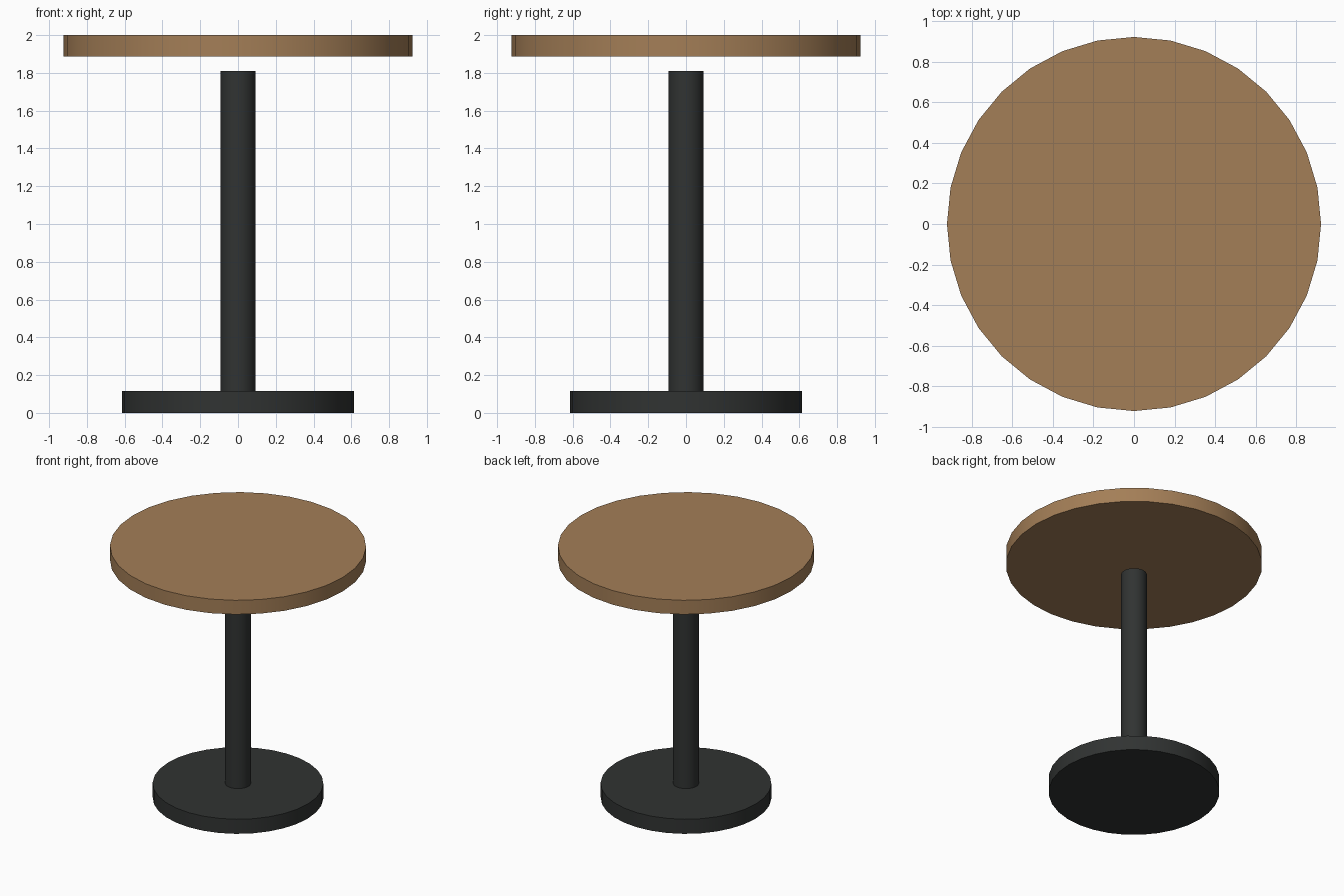
import bpy

if "Cube" in bpy.data.objects:
    bpy.data.objects.remove(bpy.data.objects["Cube"])


def material(name, color):
    mat = bpy.data.materials.new(name)
    mat.diffuse_color = color
    mat.use_nodes = True
    mat.node_tree.nodes["Principled BSDF"].inputs["Base Color"].default_value = mat.diffuse_color
    return mat


def disc(name, radius, z0, z1, mat):
    """Upright 32-sided cylinder from z0 to z1 with smooth sides and sharp rims."""
    bpy.ops.mesh.primitive_cylinder_add(
        vertices=32, radius=radius, depth=z1 - z0, location=(0, 0, (z0 + z1) / 2))
    ob = bpy.context.object
    ob.name = name
    ob.data.materials.append(mat)
    bpy.ops.object.shade_smooth_by_angle()
    return ob


wood = material("wood", (0.37, 0.21, 0.095, 1))
metal = material("dark_metal", (0.03, 0.033, 0.032, 1))

# Floor plate, central post, and table top (small gap above the post)
disc("base_plate", 0.615, 0.0, 0.116, metal)
disc("post", 0.0925, 0.116, 1.81, metal)
disc("table_top", 0.923, 1.888, 2.0, wood)
